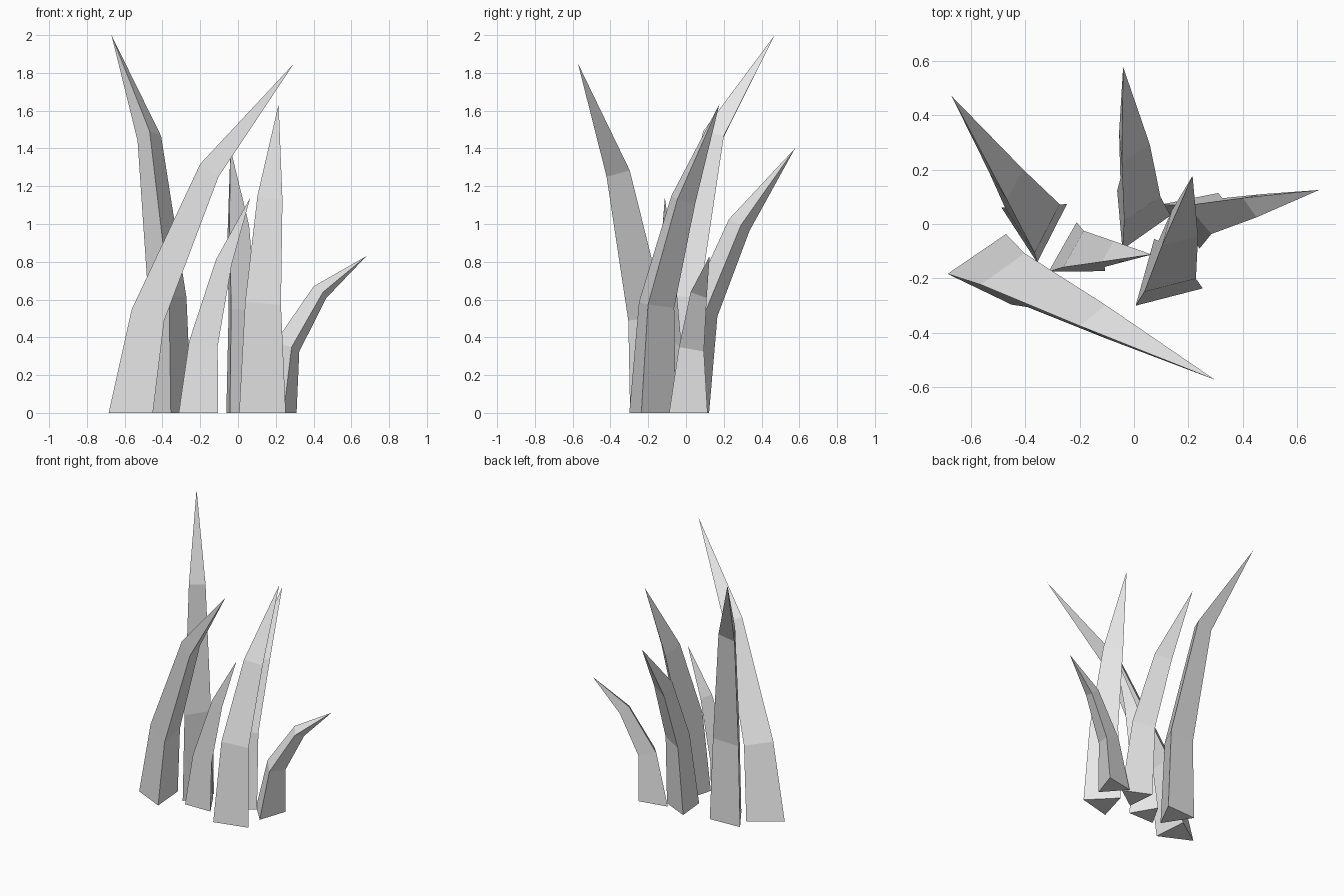
import bpy, bmesh, math
from mathutils import Vector

if "Cube" in bpy.data.objects:
    bpy.data.objects.remove(bpy.data.objects["Cube"])

grey = bpy.data.materials.new("pale_grey")
grey.diffuse_color = (0.8, 0.8, 0.8, 1)
grey.use_nodes = True
grey.node_tree.nodes["Principled BSDF"].inputs["Base Color"].default_value = grey.diffuse_color


def blade(name, base, radius, tip, side, lean, height, taper):
    """Three-sided blade: base ring, two tilted rings, pointed tip.
    lean / height: fractions of the reach and rise at the two middle rings;
    side: which side of the bend one corner sits on."""
    b = Vector((base[0], base[1], 0))
    t = Vector(tip)
    flat = Vector((t.x - b.x, t.y - b.y, 0))
    reach = flat.length
    d = flat.normalized()
    lat = Vector((-d.y, d.x, 0))
    path = [(0, 0)] + [(reach * h, t.z * z) for h, z in zip(lean, height)] + [(reach, t.z)]
    ang = [math.atan2(q[0] - p[0], q[1] - p[1]) for p, q in zip(path, path[1:])]
    tilt = [0, (ang[0] + ang[1]) / 2, (ang[1] + ang[2]) / 2]

    bm = bmesh.new()
    rings = []
    for (h, z), a, s in zip(path, tilt, (1,) + taper):
        c = b + d * h + Vector((0, 0, z))
        u = d * math.cos(a) - Vector((0, 0, math.sin(a)))
        ring = []
        for k in range(3):
            w = math.radians(90 * side + 120 * k)
            ring.append(bm.verts.new(c + (u * math.cos(w) + lat * math.sin(w)) * radius * s))
        rings.append(ring)
    top = bm.verts.new(t)
    bm.faces.new(rings[0][::-1])
    for k in range(3):
        n = (k + 1) % 3
        for lo, hi in zip(rings, rings[1:]):
            bm.faces.new((lo[k], lo[n], hi[n], hi[k]))
        bm.faces.new((rings[2][k], rings[2][n], top))
    bmesh.ops.recalc_face_normals(bm, faces=bm.faces)
    me = bpy.data.meshes.new(name)
    bm.to_mesh(me)
    bm.free()
    me.materials.append(grey)
    bpy.context.collection.objects.link(bpy.data.objects.new(name, me))


# the six grass blades
blade("tall_back_blade", (-.363, -.003), .139, (-.67, .47, 2.0), -1, (.025, .345), (.305, .733), (.84, .53))
blade("wide_left_blade", (-.535, -.172), .15, (.297, -.572, 1.85), 1, (.10, .48), (.28, .694), (.77, .49))
blade("small_middle_blade", (-.21, -.114), .12, (.065, -.112, 1.14), 1, (.095, .49), (.32, .70), (.74, .42))
blade("back_blade", (.01, .02), .125, (-.04, .577, 1.40), -1, (.13, .475), (.38, .71), (.75, .58))
blade("front_blade", (.111, -.197), .147, (.215, .177, 1.635), -1, (.07, .46), (.35, .69), (.77, .54))
blade("short_right_blade", (.217, .032), .124, (.68, .125, .83), -1, (.11, .48), (.42, .77), (.65, .43))
